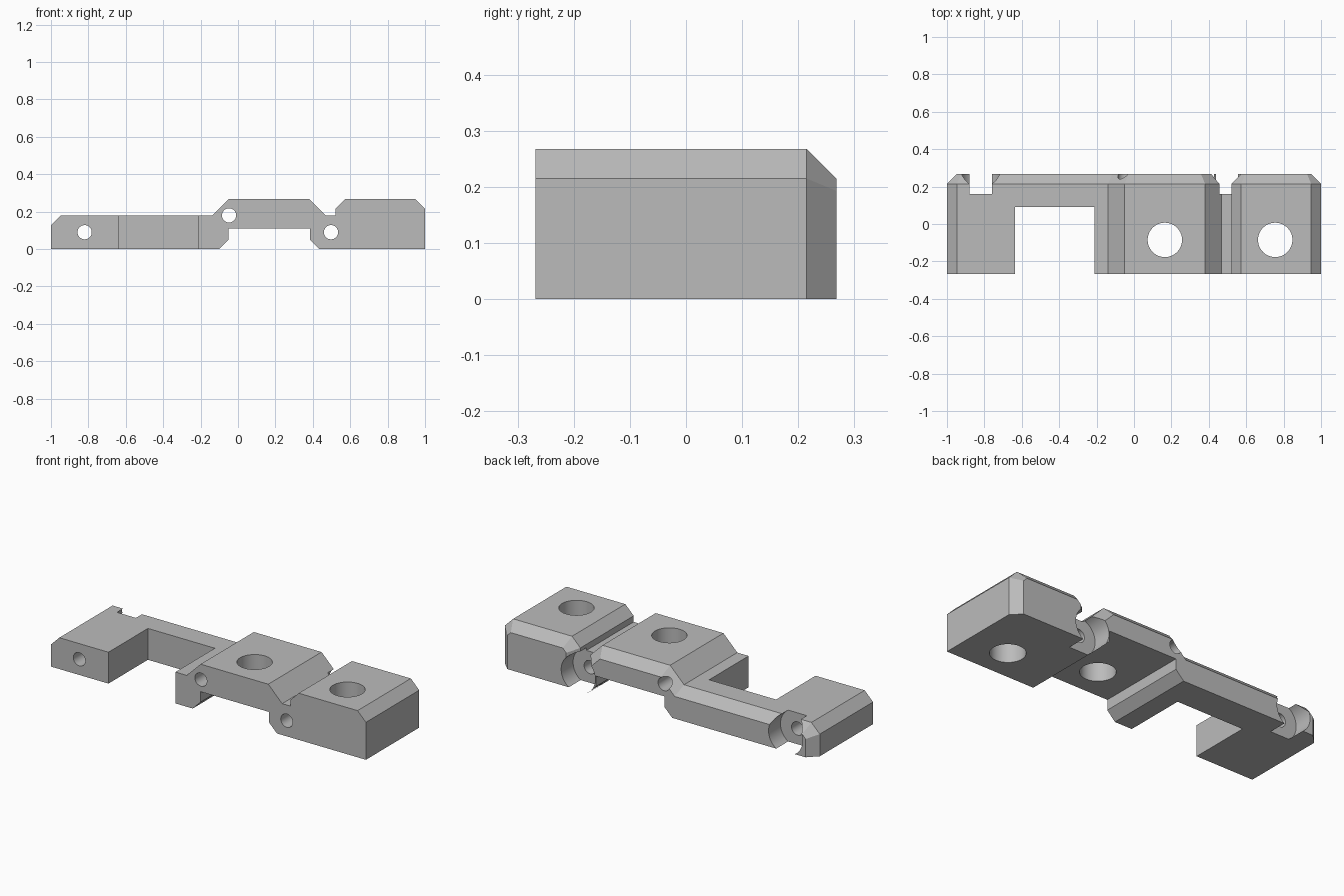
import bpy, bmesh
from math import pi
from mathutils import Vector, Matrix

cube = bpy.data.objects.get("Cube")
if cube:
    bpy.data.objects.remove(cube, do_unlink=True)

FRONT, BACK, BEVEL = -0.268, 0.268, 0.053

grey = bpy.data.materials.new("plain grey")
grey.use_nodes = True
colour = (0.5, 0.5, 0.5, 1)
grey.diffuse_color = colour
grey.node_tree.nodes["Principled BSDF"].inputs["Base Color"].default_value = colour


def finish(bm, name):
    bmesh.ops.recalc_face_normals(bm, faces=bm.faces)
    mesh = bpy.data.meshes.new(name)
    bm.to_mesh(mesh)
    bm.free()
    obj = bpy.data.objects.new(name, mesh)
    bpy.context.collection.objects.link(obj)
    mesh.materials.append(grey)
    return obj


def inset(points, sharp_edges):
    """Move every edge inward by BEVEL except the first few, with mitred corners."""
    lines = []
    for i, p in enumerate(points):
        d = (points[(i + 1) % len(points)] - p).normalized()
        n = Vector((-d.y, d.x))
        lines.append((n, n.dot(p) + (0 if i < sharp_edges else BEVEL)))
    result = []
    for i in range(len(points)):
        (a, c), (b, e) = lines[i - 1], lines[i]
        det = a.x * b.y - a.y * b.x
        result.append(Vector(((c * b.y - e * a.y) / det, (a.x * e - b.x * c) / det)))
    return result


# Stepped bar: side profile, underside edges first, then up and over the top
profile = [Vector(p) for p in [
    (-1, 0), (-0.1, 0), (-0.05, 0.05), (-0.05, 0.11), (0.385, 0.11),
    (0.385, 0.05), (0.435, 0), (1, 0), (1, 0.215), (0.947, 0.268),
    (0.573, 0.268), (0.52, 0.215), (0.52, 0.18), (0.468, 0.18),
    (0.38, 0.268), (-0.05, 0.268), (-0.138, 0.18), (-0.947, 0.18), (-1, 0.127)]]
bm = bmesh.new()
sections = [(FRONT, profile), (BACK - BEVEL, profile), (BACK, inset(profile, 7))]
rings = [[bm.verts.new((p.x, y, p.y)) for p in pts] for y, pts in sections]
for r, s in zip(rings, rings[1:]):
    for i in range(len(r)):
        j = (i + 1) % len(r)
        bm.faces.new((r[i], r[j], s[j], s[i]))
bm.faces.new(rings[0])
bm.faces.new(rings[-1])
bar = finish(bm, "mounting_bar")


def cut(bm):
    cutter = finish(bm, "cutter")
    cutter.hide_render = True
    mod = bar.modifiers.new("cut", 'BOOLEAN')
    mod.operation, mod.solver, mod.object = 'DIFFERENCE', 'EXACT', cutter
    bpy.context.view_layer.objects.active = bar
    bpy.ops.object.modifier_apply(modifier=mod.name)
    bpy.data.objects.remove(cutter, do_unlink=True)


def drill(centre, radius, depth, along_y):
    bm = bmesh.new()
    turn = Matrix.Rotation(pi / 2, 4, 'X') if along_y else Matrix()
    bmesh.ops.create_cone(bm, cap_ends=True, segments=64, radius1=radius, radius2=radius,
                          depth=depth, matrix=Matrix.Translation(centre) @ turn)
    cut(bm)


# Rectangular notch in the front of the thin arm
bm = bmesh.new()
bmesh.ops.create_cube(bm, size=1, matrix=Matrix.Translation((-0.4225, -0.21, 0.09))
                      @ Matrix.Diagonal((0.425, 0.6, 0.6, 1)))
cut(bm)

# Vertical bolt holes
for x in (0.165, 0.755):
    drill((x, -0.085, 0.13), 0.092, 1, False)

# Counterbores in the back, then the cross holes
for x in (-0.82, 0.497):
    drill((x, 0.36, 0.09), 0.108, 0.4, True)
for x, z in ((-0.82, 0.09), (0.497, 0.09), (-0.048, 0.18)):
    drill((x, 0, z), 0.038, 1, True)

bpy.ops.object.select_all(action='DESELECT')
bar.select_set(True)
bpy.context.view_layer.objects.active = bar
bpy.ops.object.shade_smooth_by_angle(angle=pi / 9)
